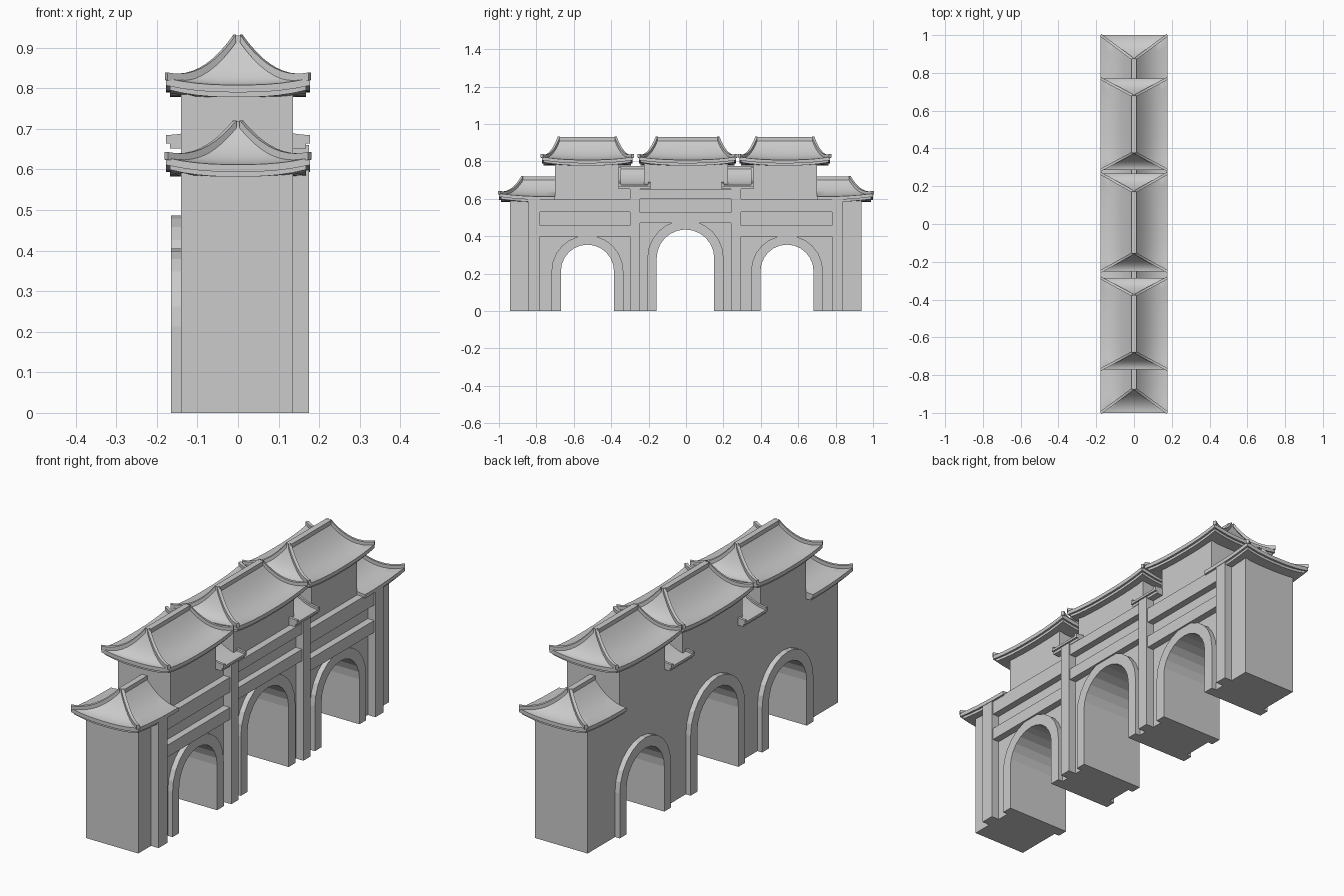
import bpy, bmesh, math
from mathutils import Vector

if "Cube" in bpy.data.objects:
    bpy.data.objects.remove(bpy.data.objects["Cube"])

XB, XF = -0.14, 0.135          # back and front wall planes
ARCHES = [(-0.527, 0.142, 0.213, 0.05), (-0.003, 0.154, 0.282, 0.05), (0.54, 0.142, 0.213, 0.05)]


def finish(bm, name, smooth=False):
    bmesh.ops.recalc_face_normals(bm, faces=bm.faces)
    me = bpy.data.meshes.new(name)
    bm.to_mesh(me)
    bm.free()
    ob = bpy.data.objects.new(name, me)
    bpy.context.collection.objects.link(ob)
    if smooth:
        bpy.ops.object.select_all(action='DESELECT')
        ob.select_set(True)
        bpy.context.view_layer.objects.active = ob
        bpy.ops.object.shade_smooth_by_angle(angle=math.radians(30))
    return ob


def add_box(bm, x0, x1, y0, y1, z0, z1):
    r = bmesh.ops.create_cube(bm, size=1)
    for v in r['verts']:
        v.co = ((x0 + x1) / 2 + v.co.x * (x1 - x0), (y0 + y1) / 2 + v.co.y * (y1 - y0),
                (z0 + z1) / 2 + v.co.z * (z1 - z0))


def box(name, *dims):
    bm = bmesh.new()
    add_box(bm, *dims)
    return finish(bm, name)


def extrude_yz(name, pts, x0, x1):
    bm = bmesh.new()
    f = bm.faces.new([bm.verts.new((x0, y, z)) for y, z in pts])
    r = bmesh.ops.extrude_face_region(bm, geom=[f])
    bmesh.ops.translate(bm, verts=[v for v in r['geom'] if isinstance(v, bmesh.types.BMVert)],
                        vec=(x1 - x0, 0, 0))
    return finish(bm, name)


def arch(cy, r, spring, n=12):
    arc = [(cy - r * math.cos(math.pi * i / n), spring + r * math.sin(math.pi * i / n))
           for i in range(n + 1)]
    return [(cy - r, 0)] + arc + [(cy + r, 0)]


# Wall silhouette with stepped towers and three archways
pts = [(-0.94, 0)]
for cy, r, sp, _ in ARCHES:
    pts += arch(cy, r, sp)
pts += [(0.937, 0), (0.937, 0.6), (0.7, 0.6), (0.7, 0.79), (0.357, 0.79), (0.357, 0.67),
        (0.225, 0.67), (0.225, 0.79), (-0.225, 0.79), (-0.225, 0.67), (-0.357, 0.67),
        (-0.357, 0.79), (-0.7, 0.79), (-0.7, 0.6), (-0.94, 0.6)]
extrude_yz("gate_wall", pts, XB, XF)

# Raised arch surrounds on both faces
for i, (cy, r, sp, w) in enumerate(ARCHES):
    ring = arch(cy, r + w, sp) + arch(cy, r, sp)[::-1]
    extrude_yz(f"arch_trim_front_{i}", ring, XF, 0.16)
    extrude_yz(f"arch_trim_back_{i}", ring, -0.165, XB)

# Pillars and beams on the +x face
for y0, y1, h in [(-0.845, -0.78, 0.6), (-0.3, -0.245, 0.66), (0.24, 0.295, 0.66), (0.78, 0.84, 0.6)]:
    box("pillar", XF, 0.175, y0, y1, 0, h)
for y0, y1, z0, z1 in [(-0.78, -0.3, 0.53, 0.6), (-0.78, -0.3, 0.4, 0.457),
                       (0.295, 0.78, 0.53, 0.6), (0.295, 0.78, 0.4, 0.457),
                       (-0.245, 0.24, 0.6, 0.65), (-0.245, 0.24, 0.472, 0.527)]:
    box("beam", XF, 0.168, y0, y1, z0, z1)


def hip_roof(name, cy, hy, ridge, z0, rise, cut=0):
    """Curved hip roof; cut = +1/-1 keeps only that half along y."""
    X, lift, n, levels = 0.177, 0.017, 10, 10
    # rings: half x, half y, z, corner lift
    rings = [(X - d, hy - d, z0 + z, l) for d, z, l in
             [(0.08, -0.03, 0), (0.01, -0.03, lift), (0.01, -0.018, lift),
              (0, -0.018, lift), (0, 0, lift)]]
    hips = []
    for k in range(levels + 1):
        t = k / levels
        ring = (X * (1 - t) + 0.008 * t, hy * (1 - t) + ridge * t,
                z0 + rise * t ** 2.2, lift * (1 - t) ** 2)
        hips.append(ring)
        if k:
            rings.append(ring)
    bm = bmesh.new()
    loops = []
    for hx, hyy, z, l in rings:
        loop = []
        for side in range(4):
            for i in range(n):
                s = -1 + 2 * i / n
                x, y = [(s, -1), (1, s), (-s, 1), (-1, -s)][side]
                loop.append(bm.verts.new((x * hx, cy + y * hyy, z + l * abs(s) ** 2.5)))
        loops.append(loop)
    m = 4 * n
    for a, b in zip(loops, loops[1:]):
        for i in range(m):
            bm.faces.new((a[i], a[(i + 1) % m], b[(i + 1) % m], b[i]))
    bm.faces.new(loops[0][::-1])
    bm.faces.new(loops[-1])
    # hip ribs
    for sx in (-1, 1):
        for sy in (-1, 1):
            side = Vector((-sy * (hy - ridge), sx * X, 0)).normalized() * 0.007
            prev = None
            for hx, hyy, z, l in hips:
                p = Vector((sx * hx, cy + sy * hyy, z + l))
                cur = [bm.verts.new(p + o) for o in
                       (side - Vector((0, 0, .005)), side + Vector((0, 0, .014)),
                        -side + Vector((0, 0, .014)), -side - Vector((0, 0, .005)))]
                if prev:
                    for i in range(4):
                        bm.faces.new((prev[i], prev[(i + 1) % 4], cur[(i + 1) % 4], cur[i]))
                else:
                    bm.faces.new(cur)
                prev = cur
            bm.faces.new(prev)
    # ridge cap
    add_box(bm, -0.014, 0.014, cy - ridge, cy + ridge, z0 + rise - 0.012, z0 + rise + 0.012)
    if cut:
        r = bmesh.ops.bisect_plane(bm, geom=bm.verts[:] + bm.edges[:] + bm.faces[:],
                                   plane_co=(0, cy, 0), plane_no=(0, -cut, 0), clear_outer=True)
        edges = [e for e in r['geom_cut'] if isinstance(e, bmesh.types.BMEdge)]
        bmesh.ops.holes_fill(bm, edges=edges, sides=0)
    finish(bm, name, True)


# Three tower roofs, two low end roofs
hip_roof("centre_roof", 0.008, 0.26, 0.165, 0.808, 0.11)
for s, tag in ((-1, "south"), (1, "north")):
    hip_roof(f"tower_roof_{tag}", s * 0.528, 0.243, 0.152, 0.808, 0.11)
    hip_roof(f"end_roof_{tag}", s * 0.70, 0.30, 0.175, 0.612, 0.095, s)

    # Small gabled roof in the gap between towers
    prof = [(0.177 * (1 - k / 10) + 0.008 * k / 10, 0.675 + 0.09 * (k / 10) ** 2.2) for k in range(11)]
    half = [(0.12, 0.652), (0.168, 0.652), (0.168, 0.664), (0.177, 0.664)] + prof
    outline = half + [(-x, z) for x, z in reversed(half)]
    bm = bmesh.new()
    y0, y1 = sorted((s * 0.19, s * 0.36))
    f = bm.faces.new([bm.verts.new((x, y0, z)) for x, z in outline])
    r = bmesh.ops.extrude_face_region(bm, geom=[f])
    bmesh.ops.translate(bm, verts=[v for v in r['geom'] if isinstance(v, bmesh.types.BMVert)],
                        vec=(0, y1 - y0, 0))
    add_box(bm, -0.014, 0.014, y0, y1, 0.755, 0.776)
    # raised verge ribs at both ends
    for ya, yb in ((y0, y0 + 0.012), (y1 - 0.012, y1)):
        for sx in (-1, 1):
            for (xa, za), (xb, zb) in zip(prof, prof[1:]):
                a = [bm.verts.new((sx * x, y, z)) for y in (ya, yb)
                     for x, z in ((xa, za), (xb, zb), (xb, zb + .01), (xa, za + .01))]
                bm.faces.new(a[:4])
                bm.faces.new(a[4:])
                for i in range(4):
                    bm.faces.new((a[i], a[(i + 1) % 4], a[4 + (i + 1) % 4], a[4 + i]))
    finish(bm, f"gap_roof_{tag}", True)
